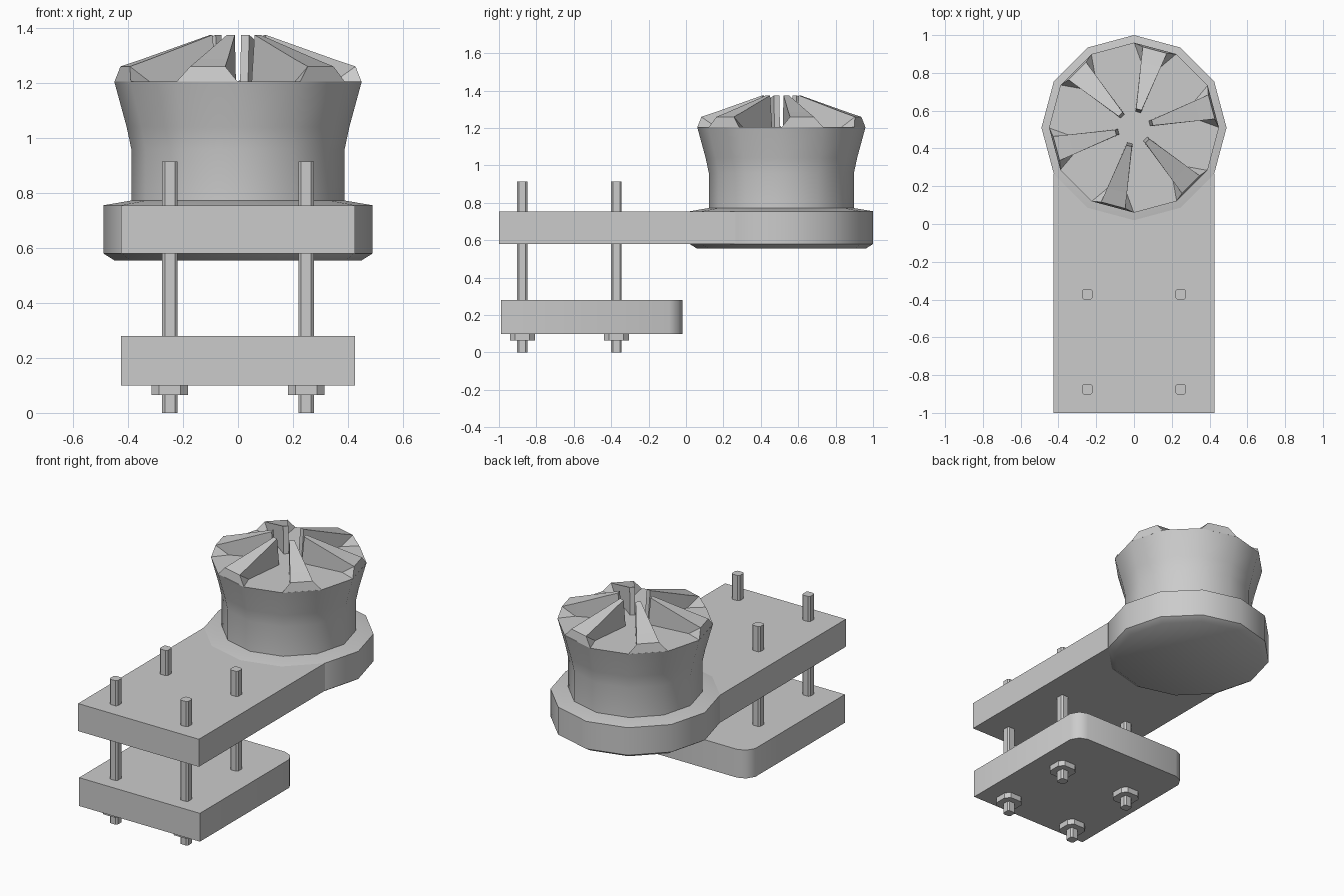
import bpy, bmesh
from math import sin, cos, radians
from mathutils import Vector

if "Cube" in bpy.data.objects:
    bpy.data.objects.remove(bpy.data.objects["Cube"])

CY = 0.51  # y of the round post axis
SIDES = 12


def make(name, bm, smooth=0):
    bmesh.ops.recalc_face_normals(bm, faces=bm.faces)
    me = bpy.data.meshes.new(name)
    bm.to_mesh(me)
    bm.free()
    ob = bpy.data.objects.new(name, me)
    bpy.context.collection.objects.link(ob)
    if smooth:
        bpy.ops.object.select_all(action='DESELECT')
        ob.select_set(True)
        bpy.context.view_layer.objects.active = ob
        bpy.ops.object.shade_smooth_by_angle(angle=radians(smooth))
    return ob


def loft(bm, rings):
    rows = [[bm.verts.new(p) for p in r] for r in rings]
    n = len(rows[0])
    for a, b in zip(rows, rows[1:]):
        for i in range(n):
            j = (i + 1) % n
            bm.faces.new((a[i], a[j], b[j], b[i]))
    bm.faces.new(rows[0])
    bm.faces.new(rows[-1])


def prism(name, outline, z0, z1, smooth=0):
    bm = bmesh.new()
    loft(bm, [[(x, y, z) for x, y in outline] for z in (z0, z1)])
    return make(name, bm, smooth)


def lathe(name, profile, smooth):
    bm = bmesh.new()
    loft(bm, [[(r * cos(radians(30 * i)), CY + r * sin(radians(30 * i)), z)
               for i in range(SIDES)] for r, z in profile])
    return make(name, bm, smooth)


def cut_square(x, y, h, c):
    k = h - c
    return [(x + a, y + b) for a, b in
            ((h, -k), (h, k), (k, h), (-k, h), (-h, k), (-h, -k), (-k, -h), (k, -h))]


# Upper arm plate and the round pad at its end
prism("arm_plate", [(-.425, -1), (.425, -1), (.425, .265), (-.425, .265)], .58, .755)
lathe("round_pad", [(.45, .555), (.49, .58), (.49, .755), (.39, .772)], 35)

# Flared post with a flat top
lathe("flared_post", [(.388, .76), (.388, .96), (.405, 1.04), (.45, 1.205)], 35)

# Lower clamp plate with cut back corners
prism("clamp_plate", [(-.425, -.99), (.425, -.99), (.425, -.09), (.395, -.04), (.345, -.02),
                      (-.345, -.02), (-.395, -.04), (-.425, -.09)], .1, .28, 40)

# Four bolts with nuts
for sx in (-1, 1):
    for y in (-.875, -.372):
        prism("bolt", cut_square(sx * .248, y, .028, .01), 0, .915)
        prism("nut", cut_square(sx * .248, y, .067, .028), .065, .1)


# Radial teeth: tapering wedges rising to the centre, flared at the outer foot
def tooth(angle):
    bm = bmesh.new()
    u = Vector((cos(angle), sin(angle), 0))
    w = Vector((-sin(angle), cos(angle), 0))

    def pair(r, half, z):
        c = Vector((0, CY, z)) + u * r
        return [bm.verts.new(c + w * (s * half)) for s in (-1, 1)]
    zb = 1.203
    ib, it = pair(.085, .015, zb), pair(.1, .015, 1.375)
    mb, mt = pair(.345, .054, zb), pair(.345, .054, 1.287)
    ob, ot = pair(.4345, .1165, zb), pair(.425, .066, 1.26)
    f = bm.faces.new
    f((ib[0], ib[1], it[1], it[0]))
    f((it[0], it[1], mt[1], mt[0]))
    f((mt[0], mt[1], ot[1], ot[0]))
    f((ot[0], ot[1], ob[1], ob[0]))
    f((ib[0], ib[1], mb[1], mb[0]))
    f((mb[0], mb[1], ob[1], ob[0]))
    for s in (0, 1):
        f((ib[s], it[s], mt[s], mb[s]))
        f((mb[s], mt[s], ot[s]))
        f((mb[s], ot[s], ob[s]))
    make("tooth", bm)


for k in range(6):
    tooth(radians(15 + 60 * k))
